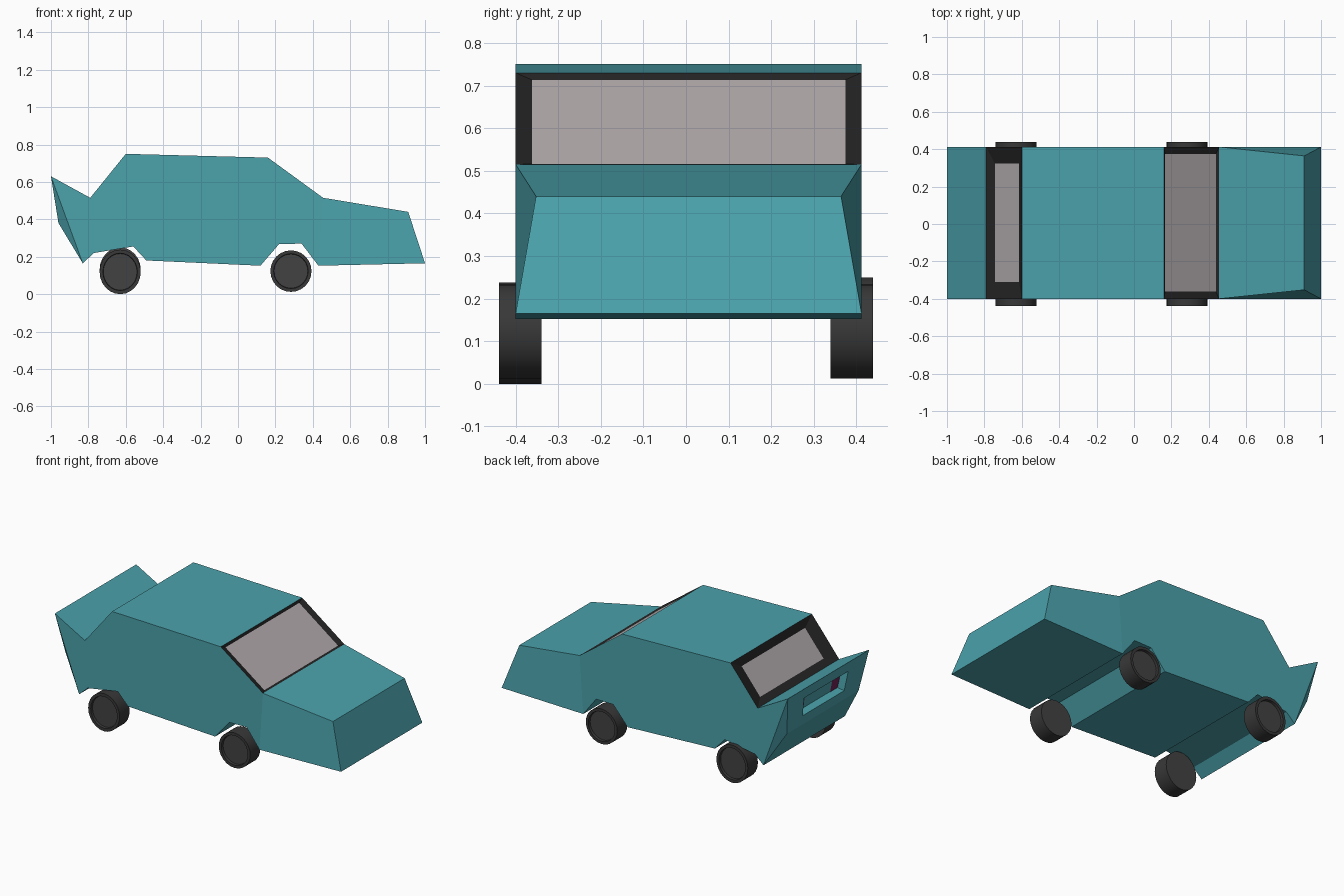
import bpy, bmesh, math
from mathutils import Vector, Matrix

if "Cube" in bpy.data.objects:
    bpy.data.objects.remove(bpy.data.objects["Cube"])


def material(name, rgb):
    m = bpy.data.materials.new(name)
    m.diffuse_color = (*rgb, 1)
    m.use_nodes = True
    m.node_tree.nodes["Principled BSDF"].inputs["Base Color"].default_value = m.diffuse_color
    return m


PAINT = material("teal paint", (0.07, 0.36, 0.41))
BLACK = material("black trim", (0.018, 0.017, 0.018))
GLASS = material("pale glass", (0.44, 0.40, 0.41))
PURPLE = material("tail light", (0.16, 0.015, 0.09))
RUBBER = material("rubber", (0.04, 0.04, 0.04))
HUBCAP = material("hub", (0.055, 0.055, 0.055))


def finish(name, bm, *mats):
    mesh = bpy.data.meshes.new(name)
    bm.to_mesh(mesh)
    bm.free()
    for m in mats:
        mesh.materials.append(m)
    ob = bpy.data.objects.new(name, mesh)
    bpy.context.collection.objects.link(ob)
    return ob


def faces_object(name, polys, mat):
    bm = bmesh.new()
    for p in polys:
        bm.faces.new([bm.verts.new(v) for v in p])
    bmesh.ops.remove_doubles(bm, verts=bm.verts, dist=1e-5)
    return finish(name, bm, mat)


def inset(quad, u0, u1, v0, v1, depth):
    """Sub-rectangle of a quad (BL, BR, TR, TL from outside), sunk by depth."""
    a, b, c, d = quad
    n = (b - a).cross(d - a).normalized()
    return [a.lerp(b, u).lerp(d.lerp(c, u), v) - n * depth
            for u, v in ((u0, v0), (u1, v0), (u1, v1), (u0, v1))]


def ring(outer, inner):
    return [(outer[i], outer[(i + 1) % 4], inner[(i + 1) % 4], inner[i]) for i in range(4)]


# Side outline, clockwise from the tail lip; nose top and tail bumper are narrower
CY, WIDE, NARROW = 0.006, 0.406, 0.358
PROFILE = [(-1, 0.63), (-0.79, 0.515), (-0.6, 0.75), (0.16, 0.73), (0.455, 0.515),
           (0.91, 0.44), (1, 0.165), (0.43, 0.152), (0.34, 0.27), (0.22, 0.268),
           (0.12, 0.152), (-0.49, 0.18), (-0.56, 0.255), (-0.77, 0.22),
           (-0.83, 0.165), (-0.96, 0.38)]
SLIM = (5, 15)
N = len(PROFILE)


def corner(i, side):
    x, z = PROFILE[i]
    return Vector((x, CY + side * (NARROW if i in SLIM else WIDE), z))


# Body shell, leaving openings for both windows and the tail panel
polys = []
for i in range(N):
    if i not in (1, 3, 15):
        j = (i + 1) % N
        polys.append((corner(i, -1), corner(j, -1), corner(j, 1), corner(i, 1)))
for s in (-1, 1):
    for idx in ((0, 1, 2, 3, 4, 7, 8, 9, 10, 11, 12, 13, 14), (4, 5, 6, 7), (14, 15, 0)):
        p = [corner(i, s) for i in idx]
        polys.append(p[::-1] if s < 0 else p)
body = faces_object("body", polys, PAINT)
bm = bmesh.new()
bm.from_mesh(body.data)
bmesh.ops.recalc_face_normals(bm, faces=bm.faces)
bm.to_mesh(body.data)
bm.free()


# Windows: sloping black surround with sunken glass
def window(name, quad, mu, mv, depth):
    pane = inset(quad, mu, 1 - mu, mv, 1 - mv, depth)
    faces_object(name + "_frame", ring(quad, pane), BLACK)
    faces_object(name + "_glass", [pane], GLASS)


window("windshield", [corner(4, -1), corner(4, 1), corner(3, 1), corner(3, -1)], 0.047, 0.04, 0.01)
window("rear_window", [corner(1, 1), corner(1, -1), corner(2, -1), corner(2, 1)], 0.11, 0.16, 0.02)

# Tail panel with a recess and a light at each end of it
tail = [corner(15, 1), corner(15, -1), corner(0, -1), corner(0, 1)]
U0, U1, V0, V1 = 0.21, 0.77, 0.25, 0.74
rim = inset(tail, U0, U1, V0, V1, 0)
back = inset(tail, U0, U1, V0, V1, 0.05)
faces_object("tail_panel", ring(tail, rim) + ring(rim, back) + [back], PAINT)
for name, u0, u1 in (("tail_light_left", U0, U0 + 0.1), ("tail_light_right", U1 - 0.1, U1)):
    faces_object(name, [inset(tail, u0, u1, V0, V1, 0.047)], PURPLE)


# Wheels: short cylinders with a recessed outer hub
def wheel(name, x, z, rz, side):
    bm = bmesh.new()
    bmesh.ops.create_cone(bm, cap_ends=True, segments=24, radius1=1, radius2=1, depth=0.1)
    for f in bm.faces:
        f.smooth = len(f.verts) == 4
    cap = max(bm.faces, key=lambda f: f.calc_center_median().z)
    bmesh.ops.inset_region(bm, faces=[cap], thickness=0.16)
    bmesh.ops.translate(bm, verts=cap.verts, vec=(0, 0, 0))
    bmesh.ops.inset_region(bm, faces=[cap], thickness=0.02)
    bmesh.ops.translate(bm, verts=cap.verts, vec=(0, 0, -0.015))
    for f in bm.faces:
        if len(f.verts) > 4:
            f.material_index = 1
    turn = Matrix.Rotation(-side * math.pi / 2, 4, 'X')
    place = Matrix.Translation((x, side * 0.389, z))
    bm.transform(place @ turn @ Matrix.Diagonal((0.11, rz, 1, 1)))
    ob = finish(name, bm, RUBBER, HUBCAP)
    bpy.context.view_layer.objects.active = ob
    ob.select_set(True)
    bpy.ops.object.shade_smooth_by_angle(angle=math.radians(30))
    ob.select_set(False)


for side, tag, rear_z in ((-1, "near", 0.119), (1, "far", 0.131)):
    wheel("front_wheel_" + tag, 0.283, 0.123, 0.111, side)
    wheel("rear_wheel_" + tag, -0.63, rear_z, 0.119, side)
